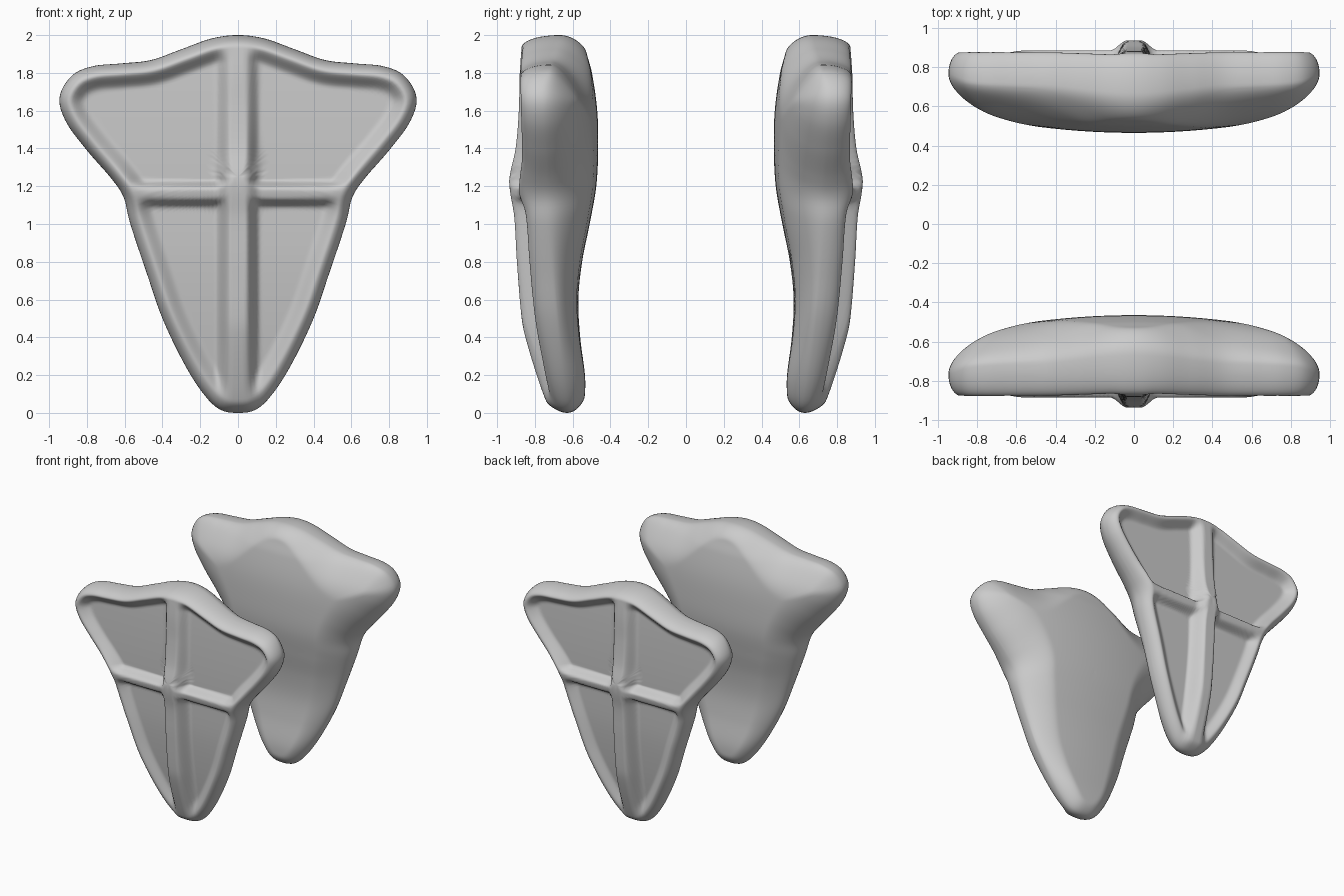
import bpy, bmesh, math
from mathutils import Vector, kdtree

if "Cube" in bpy.data.objects:
    bpy.data.objects.remove(bpy.data.objects["Cube"])

SEGS, SUB, RINGS = 240, 8, 48
CENTRE = Vector((0, 1.25))


def smooth(a, b, v):
    t = max(0.0, min(1.0, (v - a) / (b - a)))
    return t * t * (3 - 2 * t)


def curve(pts, v):
    """Smooth interpolation through (position, value) pairs."""
    if v <= pts[0][0]:
        return pts[0][1]
    if v >= pts[-1][0]:
        return pts[-1][1]
    i = max(k for k in range(len(pts) - 1) if pts[k][0] <= v)

    def slope(k):
        a, b = pts[max(k - 1, 0)], pts[min(k + 1, len(pts) - 1)]
        return (b[1] - a[1]) / (b[0] - a[0])
    (x0, y0), (x1, y1) = pts[i], pts[i + 1]
    h = x1 - x0
    t = (v - x0) / h
    return (y0 * (1 + 2 * t) * (1 - t) ** 2 + y1 * t * t * (3 - 2 * t)
            + h * slope(i) * t * (1 - t) ** 2 + h * slope(i + 1) * t * t * (t - 1))


# Shield outline (right half, x and z), mirrored and splined
half = [(0, 2), (.14, 1.982), (.3, 1.925), (.46, 1.868), (.62, 1.85), (.77, 1.835),
        (.88, 1.785), (.945, 1.67), (.91, 1.54), (.8, 1.39), (.67, 1.24), (.605, 1.14),
        (.57, 1.0), (.48, .73), (.4, .5), (.29, .27), (.19, .11), (.1, .02), (0, 0)]
ctrl = [Vector(p) for p in half] + [Vector((-x, z)) for x, z in half[-2:0:-1]]
n = len(ctrl)
raw = []
for i in range(n):
    a, b, c, d = (ctrl[(i + k) % n] for k in (-1, 0, 1, 2))
    for k in range(100):
        t = k / 100
        raw.append(.5 * (2 * b + (c - a) * t + (2 * a - 5 * b + 4 * c - d) * t * t
                         + (3 * b - a - 3 * c + d) * t ** 3))

# Even resampling by arc length
lengths = [0]
for i in range(len(raw)):
    lengths.append(lengths[-1] + (raw[(i + 1) % len(raw)] - raw[i]).length)
outline, j = [], 0
for k in range(SEGS * SUB):
    s = lengths[-1] * k / (SEGS * SUB)
    while lengths[j + 1] < s:
        j += 1
    f = (s - lengths[j]) / (lengths[j + 1] - lengths[j])
    outline.append(raw[j].lerp(raw[(j + 1) % len(raw)], f))
kd = kdtree.KDTree(len(outline))
for i, p in enumerate(outline):
    kd.insert((p.x, p.y, 0), i)
kd.balance()

# Depth profiles along z: spine crest, raised rim, inner face, edge line
SPINE = [(0, -.70), (.05, -.735), (.2, -.79), (.4, -.85), (.5, -.87), (.8, -.895), (1.05, -.91),
         (1.15, -.928), (1.24, -.935), (1.4, -.902), (1.6, -.885), (1.8, -.88), (2, -.865)]
RIM = [(0, -.69), (.05, -.71), (.2, -.745), (.5, -.80), (.8, -.83), (1.05, -.85),
       (1.18, -.885), (1.35, -.87), (1.6, -.875), (1.8, -.878), (2, -.86)]
FLOOR = [(0, -.66), (.2, -.70), (.5, -.75), (.8, -.785), (1.1, -.80), (1.4, -.81),
         (1.7, -.81), (2, -.80)]
INNER = [(0, -.55), (.1, -.535), (.2, -.535), (.4, -.56), (.6, -.57), (.8, -.55), (1, -.51),
         (1.2, -.475), (1.4, -.465), (1.6, -.47), (1.8, -.498), (1.9, -.525), (2, -.55)]
EDGE = [(0, -.63), (.2, -.66), (.8, -.72), (1.2, -.75), (1.7, -.765), (1.85, -.72), (2, -.67)]


def rounded(edge, face, d, radius):
    t = min(1, d / radius)
    return edge + (face - edge) * math.sqrt(max(0, 1 - (1 - t) ** 2))


def outer_y(x, z, d):
    spine = 1 - smooth(.04, .12, abs(x))
    bar = 1 - smooth(.025, .075, abs(z - 1.16))
    rim = 1 - smooth(.05, .14, d)
    floor = curve(FLOOR, z)
    y = floor + (curve(RIM, z) - floor) * (1 - (1 - bar) * (1 - rim))
    y += (curve(SPINE, z) - y) * spine
    return rounded(curve(EDGE, z), y, d, .065)


def inner_y(x, z, d):
    y = curve(INNER, z) - .13 * x * x
    return rounded(curve(EDGE, z), y, d, .09 + .22 * smooth(0, .6, abs(x)))


def build_shield(name):
    bm = bmesh.new()
    rim = [bm.verts.new((p.x, curve(EDGE, p.y), p.y)) for p in outline[::SUB]]
    for face_y, flip in ((outer_y, False), (inner_y, True)):
        prev = rim
        for r in range(RINGS - 1, 0, -1):
            q = 1 - (1 - r / RINGS) ** 1.8
            ring = []
            for p in outline[::SUB]:
                c = CENTRE.lerp(p, q)
                d = kd.find((c.x, c.y, 0))[2]
                ring.append(bm.verts.new((c.x, face_y(c.x, c.y, d), c.y)))
            for i in range(SEGS):
                k = (i + 1) % SEGS
                bm.faces.new((prev[i], prev[k], ring[k], ring[i]))
            prev = ring
        hub = bm.verts.new((0, face_y(0, CENTRE.y, 1), CENTRE.y))
        for i in range(SEGS):
            bm.faces.new((prev[i], prev[(i + 1) % SEGS], hub))
    bmesh.ops.recalc_face_normals(bm, faces=bm.faces)
    for f in bm.faces:
        f.smooth = True
    me = bpy.data.meshes.new(name)
    bm.to_mesh(me)
    bm.free()
    ob = bpy.data.objects.new(name, me)
    bpy.context.collection.objects.link(ob)
    return ob


# Front shield, and the same shield turned round for the back
front = build_shield("front_shield")
back = bpy.data.objects.new("back_shield", front.data.copy())
back.rotation_euler.z = math.pi
bpy.context.collection.objects.link(back)
